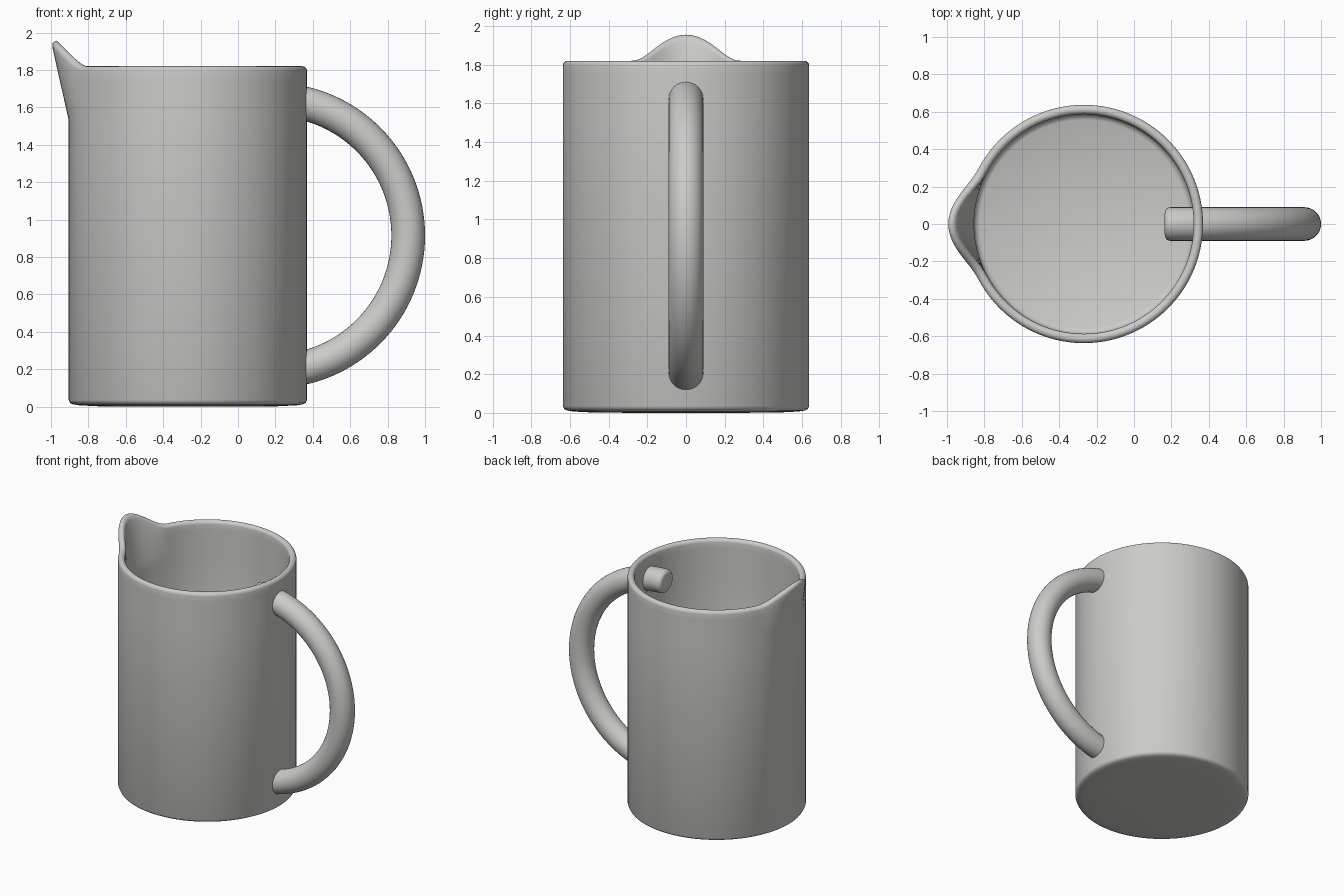
import bpy, bmesh, math
from mathutils import Vector

if "Cube" in bpy.data.objects:
    bpy.data.objects.remove(bpy.data.objects["Cube"])

CX, R, WALL, TOP = -0.268, 0.637, 0.05, 1.82    # body axis, radius, wall, rim height
LIP_Z, LIP_OUT, LIP_UP, LIP_ANGLE = 1.53, 0.095, 0.135, 0.48

clay = bpy.data.materials.new("light grey")
clay.diffuse_color = (0.6, 0.6, 0.58, 1)
clay.use_nodes = True
clay.node_tree.nodes["Principled BSDF"].inputs["Base Color"].default_value = clay.diffuse_color


def finish(bm, name):
    bmesh.ops.recalc_face_normals(bm, faces=bm.faces)
    mesh = bpy.data.meshes.new(name)
    bm.to_mesh(mesh)
    bm.free()
    mesh.materials.append(clay)
    obj = bpy.data.objects.new(name, mesh)
    bpy.context.collection.objects.link(obj)
    bpy.ops.object.select_all(action='DESELECT')
    obj.select_set(True)
    bpy.context.view_layer.objects.active = obj
    bpy.ops.object.shade_smooth_by_angle(angle=math.radians(40))
    return obj


# Jug body: lathed wall with a softly rounded foot, rounded rim and floor
h = WALL / 2
profile = [(0, 0), (0.46, 0.001), (0.58, 0.007), (0.615, 0.012), (0.63, 0.02), (R, 0.035)]
lip_rows = [LIP_Z + (TOP - h - LIP_Z) * i / 6 for i in range(7)]
profile += [(R, z) for z in lip_rows]
profile += [(R - h + h * math.cos(a), TOP - h + h * math.sin(a))
            for a in (math.pi * i / 8 for i in range(1, 8))]
profile += [(R - WALL, z) for z in reversed(lip_rows)]
profile += [(R - WALL, 0.08), (R - WALL - 0.01, 0.06), (R - WALL - 0.03, 0.05), (0, 0.05)]

bm = bmesh.new()
verts = [bm.verts.new((r, 0, z)) for r, z in profile]
edges = [bm.edges.new(p) for p in zip(verts, verts[1:])]
bmesh.ops.spin(bm, geom=verts + edges, cent=(0, 0, 0), axis=(0, 0, 1),
               angle=math.tau, steps=128)
bmesh.ops.remove_doubles(bm, verts=bm.verts, dist=1e-4)

# Pouring lip: pull the wall outward and upward on the -x side
for v in bm.verts:
    r = math.hypot(v.co.x, v.co.y)
    angle = abs(math.atan2(v.co.y, -v.co.x))
    if v.co.z > LIP_Z and angle < LIP_ANGLE:
        t = (v.co.z - LIP_Z) / (TOP - LIP_Z)
        w = t * math.cos(angle / LIP_ANGLE * math.pi / 2) ** 2
        v.co.x *= 1 + LIP_OUT * w / r
        v.co.y *= 1 + LIP_OUT * w / r
        v.co.z += LIP_UP * w
    v.co.x += CX
finish(bm, "jug_body")

# Handle: half-ring tube with rounded ends poking through the wall
HX, HZ, HR, TUBE, SIDES = 0.183, 0.915, 0.727, 0.09, 32
END = math.pi / 2 + 0.025
soft = 0.03
corner = [(soft * (1 - math.sin(b)) / HR, TUBE - soft * (1 - math.cos(b)))
          for b in (math.pi / 2 * i / 5 for i in range(5, -1, -1))]
start = [(-END + d, r) for d, r in corner]
inner = END - soft / HR
rings = start + [(-inner + 2 * inner * i / 64, TUBE) for i in range(1, 64)]
rings += [(-a, r) for a, r in reversed(start)]

bm = bmesh.new()
loops = []
for a, r in rings:
    out = Vector((math.cos(a), 0, math.sin(a)))
    mid = Vector((HX, 0, HZ)) + out * HR
    loops.append([bm.verts.new(mid + out * r * math.cos(s) + Vector((0, r * math.sin(s), 0)))
                  for s in (math.tau * k / SIDES for k in range(SIDES))])
for p, q in zip(loops, loops[1:]):
    for k in range(SIDES):
        n = (k + 1) % SIDES
        bm.faces.new((p[k], p[n], q[n], q[k]))
bm.faces.new(loops[0])
bm.faces.new(loops[-1])
bmesh.ops.remove_doubles(bm, verts=bm.verts, dist=1e-5)
finish(bm, "handle")
